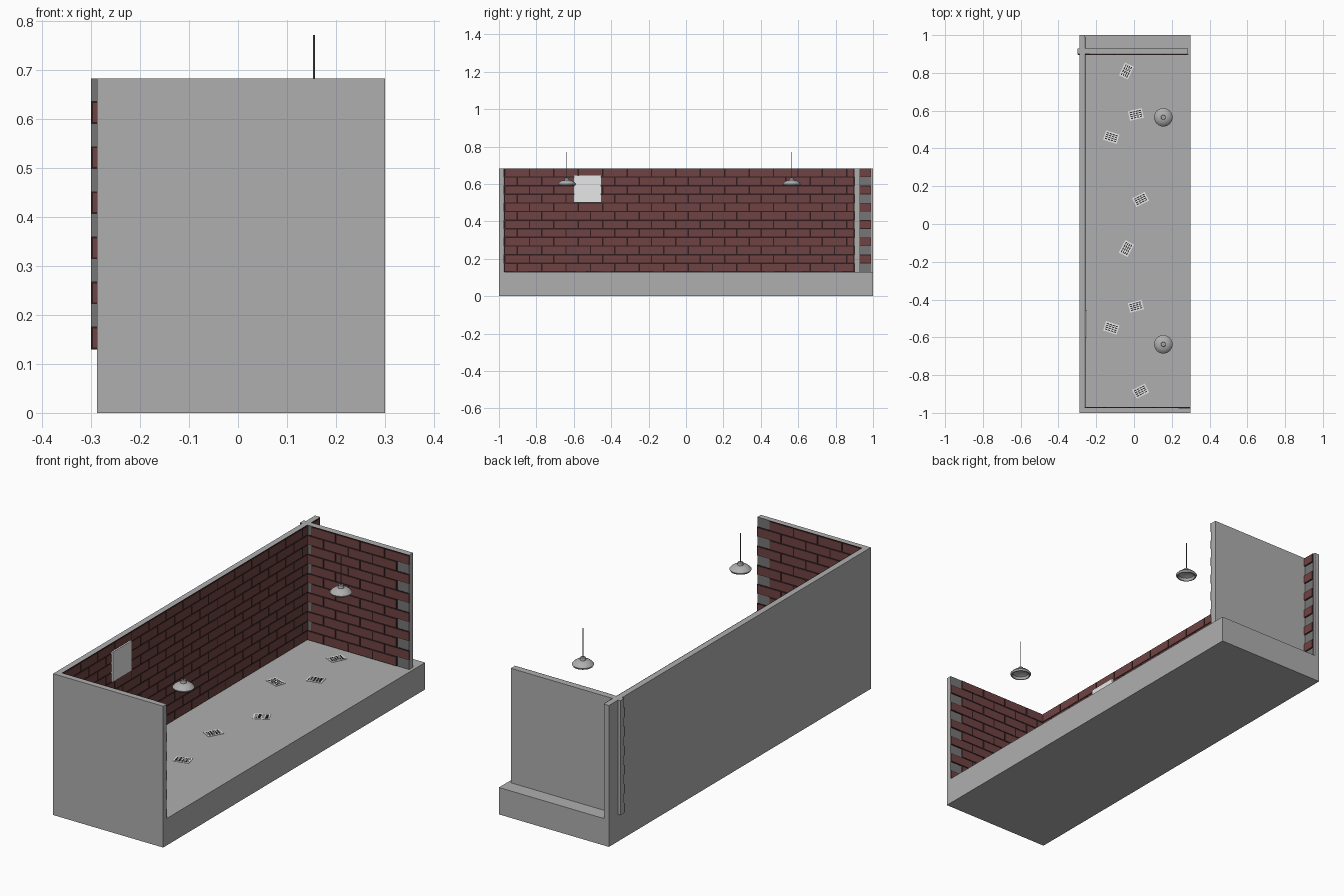
import bpy, bmesh, math
from mathutils import Matrix, Vector

cube = bpy.data.objects.get("Cube")
if cube:
    bpy.data.objects.remove(cube, do_unlink=True)


def material(name, r, g, b):
    m = bpy.data.materials.new(name)
    m.use_nodes = True
    m.diffuse_color = (r, g, b, 1)
    m.node_tree.nodes["Principled BSDF"].inputs["Base Color"].default_value = (r, g, b, 1)
    return m


concrete = material("concrete_gray", 0.43, 0.43, 0.43)
backing = material("dark_gray", 0.18, 0.18, 0.18)
brick = material("brick_red", 0.16, 0.055, 0.055)
mortar = material("mortar_brown", 0.03, 0.013, 0.013)
paper = material("paper_white", 0.8, 0.8, 0.8)
ink = material("ink_black", 0.04, 0.04, 0.04)


def add_box(bm, lo, hi, slot=0):
    lo, hi = Vector(lo), Vector(hi)
    mat = Matrix.Translation((lo + hi) / 2) @ Matrix.Diagonal((hi - lo).to_4d())
    made = bmesh.ops.create_cube(bm, size=1, matrix=mat)
    for f in {f for v in made["verts"] for f in v.link_faces}:
        f.material_index = slot


def finish(bm, name, mats, matrix=Matrix()):
    bm.transform(matrix)
    bmesh.ops.recalc_face_normals(bm, faces=bm.faces)
    mesh = bpy.data.meshes.new(name)
    bm.to_mesh(mesh)
    bm.free()
    for m in mats:
        mesh.materials.append(m)
    obj = bpy.data.objects.new(name, mesh)
    bpy.context.collection.objects.link(obj)
    return obj


def box(name, lo, hi, mat):
    bm = bmesh.new()
    add_box(bm, lo, hi)
    return finish(bm, name, [mat])


# Base slab and three walls
FLOOR, TOP, LEFT = 0.13, 0.683, -0.288
box("base_slab", (LEFT, -1, 0), (0.3, 1, FLOOR), concrete)
box("long_wall", (LEFT, -1, FLOOR), (-0.262, 1, TOP), concrete)
box("front_wall", (LEFT, -1, FLOOR), (0.3, -0.975, TOP), concrete)
box("back_wall", (-0.3, 0.902, FLOOR), (0.285, 0.93, TOP), concrete)

ROWS, BRICK, GAP = 12, 0.1305, 0.0036
ROW_H = (TOP - FLOOR) / ROWS


def brick_facing(name, origin, angle, length, first, fill_end):
    """Running-bond bricks; local x runs along the wall, local -y faces out."""
    bm = bmesh.new()
    add_box(bm, (0, -0.002, 0), (length, 0, TOP - FLOOR), 0)
    for row in range(ROWS):
        u = 0 if row % 2 == first else BRICK / 2
        z = row * ROW_H
        while u < length - 0.01:
            end = u + BRICK
            if end > length + 0.005:
                if not fill_end:
                    break
                end = length
            add_box(bm, (u, -0.004, z), (end, -0.002, z + ROW_H), 1)
            add_box(bm, (u + GAP, -0.006, z + GAP),
                    (end - GAP, -0.004, z + ROW_H - GAP), 2)
            u += BRICK
    spot = Matrix.Translation(origin) @ Matrix.Rotation(angle, 4, "Z")
    finish(bm, name, [backing, mortar, brick], spot)


# Brick facings with toothed free ends
brick_facing("back_bricks", (-0.3, 0.902, FLOOR), 0, 0.585, 0, False)
brick_facing("front_bricks", (0.3, -0.975, FLOOR), math.pi, 0.585, 0, True)


def long_facing():
    # Runs from the back end toward the front, facing +x
    bm_before = set(bpy.data.objects)
    brick_facing("long_bricks", (0, 0, 0), 0, 1.965, 1, True)
    obj = (set(bpy.data.objects) - bm_before).pop()
    # Local x -> -y, local -y -> +x
    turn = Matrix(((0, -1, 0, -0.262), (-1, 0, 0, 0.99), (0, 0, 1, FLOOR), (0, 0, 0, 1)))
    obj.data.transform(turn)
    obj.data.flip_normals()


long_facing()

# Blank board on the long wall
box("wall_board", (-0.258, -0.6, 0.5), (-0.248, -0.455, 0.645), paper)


# Printed sheets lying on the floor
def sheet(name, x, y, degrees):
    bm = bmesh.new()
    w, h, cols, lines = 0.075, 0.052, 4, 4
    add_box(bm, (-w / 2, -h / 2, 0), (w / 2, h / 2, 0.002), 0)
    cw, lh = (w - 0.01) / cols, (h - 0.01) / lines
    for c in range(cols):
        for r in range(lines):
            u, v = -w / 2 + 0.005 + c * cw, -h / 2 + 0.005 + r * lh
            add_box(bm, (u + 0.002, v + 0.0025, 0.002),
                    (u + cw - 0.002, v + lh - 0.0025, 0.003), 1)
    spot = Matrix.Translation((x, y, FLOOR)) @ Matrix.Rotation(math.radians(degrees), 4, "Z")
    finish(bm, name, [paper, ink], spot)


for i, spot in enumerate([(-0.04, 0.81, 65), (0.01, 0.58, 13), (-0.12, 0.46, -18),
                          (0.035, 0.13, 27), (-0.04, -0.13, 62), (0.01, -0.435, 15),
                          (-0.12, -0.55, -18), (0.035, -0.885, 27)]):
    sheet(f"floor_sheet_{i + 1}", *spot)


# Hanging lamps: spun shade with a hollow underside, plus a cord
def spin_profile(name, profile, mat, x, y, steps=24):
    bm = bmesh.new()
    verts = [bm.verts.new((r, 0, z)) for r, z in profile]
    edges = [bm.edges.new(pair) for pair in zip(verts, verts[1:])]
    bmesh.ops.spin(bm, geom=verts + edges, axis=(0, 0, 1), cent=(0, 0, 0),
                   angle=math.tau, steps=steps, use_duplicate=False)
    bmesh.ops.remove_doubles(bm, verts=bm.verts, dist=0.0001)
    obj = finish(bm, name, [mat], Matrix.Translation((x, y, 0)))
    bpy.ops.object.select_all(action="DESELECT")
    bpy.context.view_layer.objects.active = obj
    obj.select_set(True)
    bpy.ops.object.shade_smooth_by_angle(angle=math.radians(35))


SHADE = [(0, 0.633), (0.011, 0.633), (0.013, 0.62), (0.03, 0.617), (0.042, 0.608),
         (0.049, 0.6), (0.045, 0.592), (0.04, 0.592), (0.036, 0.604), (0.02, 0.612), (0, 0.612)]
CORD = [(0, 0.63), (0.002, 0.63), (0.002, 0.772), (0, 0.772)]
for label, y in (("front", -0.637), ("back", 0.565)):
    spin_profile(f"{label}_lamp_shade", SHADE, concrete, 0.155, y)
    spin_profile(f"{label}_lamp_cord", CORD, backing, 0.155, y, 8)
